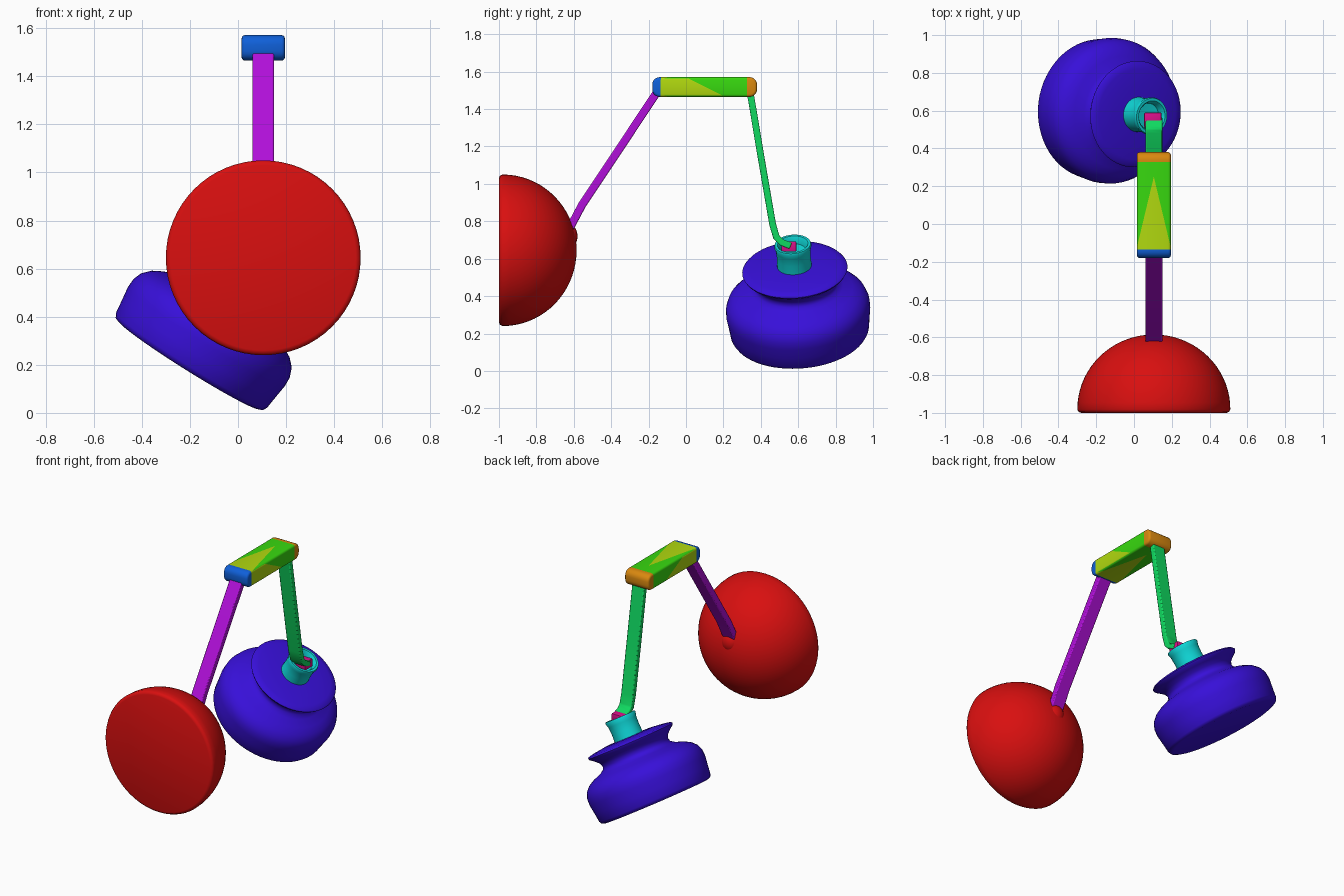
import bpy, bmesh, math
from mathutils import Vector, Matrix, Color

if "Cube" in bpy.data.objects:
    bpy.data.objects.remove(bpy.data.objects["Cube"], do_unlink=True)

CX = 0.105  # centre plane of the arm


def material(name, hue):
    c = Color()
    c.hsv = (hue / 360, 0.93, 0.85)
    rgba = (*c.from_srgb_to_scene_linear(), 1)
    m = bpy.data.materials.new(name)
    m.use_nodes = True
    m.diffuse_color = rgba
    m.node_tree.nodes["Principled BSDF"].inputs["Base Color"].default_value = rgba
    return m


names = ["red", "orange", "yellow_green", "green", "emerald",
         "cyan", "blue", "indigo", "purple", "magenta"]
MATS = {n: material(n, 36 * i) for i, n in enumerate(names)}


def finish(bm, name, colours, angle=35):
    bmesh.ops.recalc_face_normals(bm, faces=bm.faces[:])
    me = bpy.data.meshes.new(name)
    bm.to_mesh(me)
    bm.free()
    ob = bpy.data.objects.new(name, me)
    bpy.context.collection.objects.link(ob)
    for c in colours:
        me.materials.append(MATS[c])
    bpy.ops.object.select_all(action='DESELECT')
    ob.select_set(True)
    bpy.context.view_layer.objects.active = ob
    bpy.ops.object.shade_smooth_by_angle(angle=math.radians(angle))
    return ob


def revolve(name, colour, profile, origin, axis, n=64):
    """Spin (radius, height) points around an axis starting at origin."""
    bm = bmesh.new()
    vs = [bm.verts.new((r, 0, h)) for r, h in profile]
    es = [bm.edges.new(p) for p in zip(vs, vs[1:])]
    bmesh.ops.spin(bm, geom=vs + es, cent=(0, 0, 0), axis=(0, 0, 1),
                   angle=2 * math.pi, steps=n)
    bmesh.ops.remove_doubles(bm, verts=bm.verts[:], dist=1e-5)
    rot = Vector(axis).to_track_quat('Z', 'Y').to_matrix().to_4x4()
    bm.transform(Matrix.Translation(origin) @ rot)
    return finish(bm, name, [colour], 50)


def strip(name, colour, path, thick, width):
    """Flat bar following a (y, z) path, centred on CX."""
    bm = bmesh.new()
    pts = [Vector(p) for p in path]
    rings = []
    for i, p in enumerate(pts):
        t = (pts[min(i + 1, len(pts) - 1)] - pts[max(i - 1, 0)]).normalized()
        nrm = Vector((-t.y, t.x)) * thick / 2
        rings.append([bm.verts.new((CX + sx * width / 2, p.x + s * nrm.x, p.y + s * nrm.y))
                      for sx, s in ((-1, -1), (1, -1), (1, 1), (-1, 1))])
    for a, b in zip(rings, rings[1:]):
        for k in range(4):
            bm.faces.new((a[k], a[(k + 1) % 4], b[(k + 1) % 4], b[k]))
    bm.faces.new(rings[0])
    bm.faces.new(rings[-1])
    ob = finish(bm, name, [colour])
    bev = ob.modifiers.new("soft_edges", 'BEVEL')
    bev.width, bev.segments = 0.006, 2
    return ob


# Lamp shade: domed back, flat front with a rounded rim
R = 0.405
dome = [(0, 0), (0.385, 0), (0.398, 0.005), (R, 0.018)]
dome += [(R * math.cos(a), 0.02 + 0.395 * math.sin(a))
         for a in (math.radians(d) for d in range(5, 90, 5))] + [(0, 0.415)]
revolve("lamp_shade", "red", dome, (CX, -1, 0.645), (0, 1, 0))

# Small raised lug where the arm meets the shade
bm = bmesh.new()
bmesh.ops.create_uvsphere(bm, u_segments=24, v_segments=12, radius=1,
                          matrix=Matrix.Translation((CX, -0.635, 0.72)) @
                          Matrix.Diagonal((0.065, 0.055, 0.07, 1)))
finish(bm, "shade_lug", ["red"])

# Two arms
strip("front_arm", "purple",
      [(-0.635, 0.745), (-0.61, 0.785), (-0.557, 0.885), (-0.155, 1.49)], 0.043, 0.09)
strip("rear_arm", "emerald",
      [(0.343, 1.49), (0.4, 1.15), (0.463, 0.785), (0.483, 0.715),
       (0.51, 0.688), (0.56, 0.668)], 0.036, 0.09)

# Top bar: rounded box, cut so that colours follow clean edges
bm = bmesh.new()
bmesh.ops.create_cube(bm, size=1, matrix=Matrix.Translation((CX, 0.1, 1.518)) @
                      Matrix.Diagonal((0.18, 0.56, 0.106, 1)))


def along_x(e):
    return abs(e.verts[0].co.x - e.verts[1].co.x) > 0.1


bmesh.ops.bevel(bm, geom=[e for e in bm.edges if along_x(e)], offset=0.04,
                segments=5, profile=0.5, affect='EDGES')
bmesh.ops.bevel(bm, geom=[e for e in bm.edges if not along_x(e)
                          and any(abs(f.normal.x) > 0.9 for f in e.link_faces)],
                offset=0.014, segments=3, profile=0.5, affect='EDGES')


def cut(faces, co, no):
    geom = set(faces)
    for f in faces:
        geom.update(f.edges)
        geom.update(f.verts)
    bmesh.ops.bisect_plane(bm, geom=list(geom), plane_co=co, plane_no=no, dist=1e-6)


Y0, Y1, TIP, SLOPE = -0.135, 0.327, 0.25, 0.24
for y in (Y0, Y1):
    cut(bm.faces[:], (0, y, 0), (0, 1, 0))


def middle(test):
    return [f for f in bm.faces if Y0 < f.calc_center_median().y < Y1 and test(f.normal)]


for s in (-1, 1):
    cut(middle(lambda n: abs(n.z) > 0.6), (CX, TIP, 0), (s, SLOPE, 0))
cut(middle(lambda n: abs(n.z) <= 0.6), (0, 0.2, 1.47), (0, 1, 2))
for f in bm.faces:
    c = f.calc_center_median()
    if c.y < Y0:
        f.material_index = 0
    elif c.y > Y1:
        f.material_index = 1
    else:
        if abs(f.normal.z) > 0.6:
            yellow = abs(c.x - CX) < (TIP - c.y) * SLOPE
        else:
            yellow = c.y + 2 * (c.z - 1.47) < 0.2
        f.material_index = 2 if yellow else 3
finish(bm, "top_bar", ["blue", "orange", "yellow_green", "green"])

# Tilted base with waist and flange
FOOT = Vector((-0.205, 0.61, 0.2))
AXIS = Vector((0.53, -0.07, 0.845)).normalized()
base = [(0, 0), (0.345, 0), (0.362, 0.006), (0.371, 0.022), (0.378, 0.08),
        (0.386, 0.14), (0.384, 0.18), (0.37, 0.217), (0.34, 0.248),
        (0.30, 0.27), (0.25, 0.288), (0.225, 0.305), (0.218, 0.325),
        (0.228, 0.35), (0.255, 0.375), (0.276, 0.391), (0.282, 0.402),
        (0.274, 0.411), (0.24, 0.418), (0.16, 0.428), (0, 0.432)]
revolve("lamp_base", "indigo", base, FOOT, AXIS)

# Socket cup on the base
cup = [(0, 0.42), (0.093, 0.42), (0.09, 0.48), (0.093, 0.53), (0.1, 0.555),
       (0.096, 0.565), (0.082, 0.565), (0.072, 0.55), (0.066, 0.525), (0, 0.52)]
revolve("socket_cup", "cyan", cup, FOOT, AXIS, 40)

# Joint block between rear arm and socket
bm = bmesh.new()
bmesh.ops.create_cube(bm, size=1, matrix=Matrix.Translation((0.1, 0.55, 0.665)) @
                      Matrix.Diagonal((0.092, 0.08, 0.055, 1)))
bmesh.ops.bevel(bm, geom=bm.edges[:], offset=0.006, segments=2, profile=0.5, affect='EDGES')
finish(bm, "joint_block", ["magenta"])
